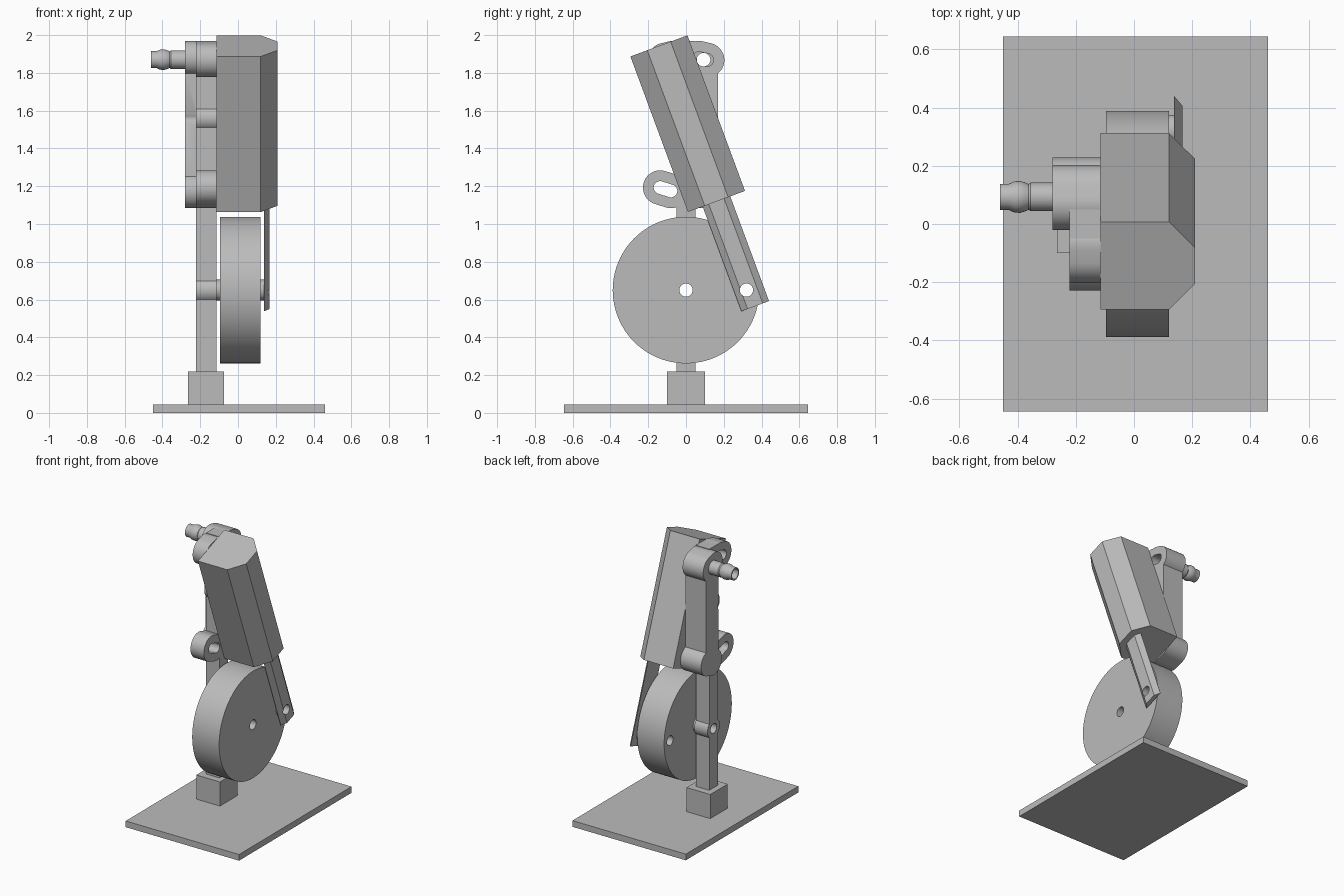
import bpy, bmesh
from math import sin, cos, pi, radians, atan2
from mathutils import Matrix

old = bpy.data.objects.get("Cube")
if old:
    bpy.data.objects.remove(old, do_unlink=True)

grey = bpy.data.materials.new("plain grey")
grey.use_nodes = True
grey.diffuse_color = (0.5, 0.5, 0.5, 1)
grey.node_tree.nodes["Principled BSDF"].inputs["Base Color"].default_value = (0.5, 0.5, 0.5, 1)


def make(name, bm):
    bmesh.ops.recalc_face_normals(bm, faces=bm.faces)
    mesh = bpy.data.meshes.new(name)
    bm.to_mesh(mesh)
    bm.free()
    mesh.materials.append(grey)
    ob = bpy.data.objects.new(name, mesh)
    bpy.context.collection.objects.link(ob)
    return ob


def extrude(name, points, direction):
    bm = bmesh.new()
    face = bm.faces.new([bm.verts.new(p) for p in points])
    new = bmesh.ops.extrude_face_region(bm, geom=[face])["geom"]
    bmesh.ops.translate(bm, vec=direction, verts=[v for v in new if isinstance(v, bmesh.types.BMVert)])
    return make(name, bm)


def box(name, x, y, z):
    return extrude(name, [(x[0], y[0], z[0]), (x[1], y[0], z[0]), (x[1], y[1], z[0]), (x[0], y[1], z[0])],
                   (0, 0, z[1] - z[0]))


def capsule(name, a, b, r, x0, x1, n=24):
    """Rounded bar between two (y, z) centres, extruded along x."""
    heading = atan2(b[1] - a[1], b[0] - a[0])
    points = []
    for centre, start in ((b, heading - pi / 2), (a, heading + pi / 2)):
        for i in range(n + 1):
            t = start + pi * i / n
            points.append((x0, centre[0] + r * cos(t), centre[1] + r * sin(t)))
    return extrude(name, points, (x1 - x0, 0, 0))


def disc(name, c, r, x0, x1, n=48):
    return extrude(name, [(x0, c[0] + r * cos(2 * pi * i / n), c[1] + r * sin(2 * pi * i / n)) for i in range(n)],
                   (x1 - x0, 0, 0))


def combine(ob, others, operation):
    for other in others:
        mod = ob.modifiers.new("combine", "BOOLEAN")
        mod.operation, mod.solver, mod.object = operation, "EXACT", other
        bpy.context.view_layer.objects.active = ob
        bpy.ops.object.modifier_apply(modifier=mod.name)
        bpy.data.objects.remove(other, do_unlink=True)


def hole(c, r=0.035, x0=-0.6, x1=0.6):
    return disc("hole", c, r, x0, x1, 32)


AXLE, PIN, PIVOT = (0, 0.65), (0.32, 0.65), (0, 1.56)
PIPE = (0.093, 1.87)
BACK, MID, FACE = -0.28, -0.222, -0.115

# Base
box("base_plate", (-0.45, 0.46), (-0.645, 0.645), (0, 0.045))
box("column_foot", (-0.265, -0.075), (-0.1, 0.1), (0.045, 0.22))

# Upright with bearing bosses, port lugs and the rear manifold
upright = box("upright", (MID, FACE), (-0.05, 0.05), (0.2, 1.97))
additions = [disc("boss", AXLE, 0.07, MID, FACE), disc("boss", PIVOT, 0.07, MID, FACE),
             disc("spacer", AXLE, 0.055, FACE - 0.02, -0.096)]
slots = []
for side in (-1, 1):
    back = MID if side < 0 else BACK
    for inner, outer in (((0.07, 1.878), (0.112, 1.868)), ((0.08, 1.175), (0.137, 1.193))):
        a, b = [(side * p[0], p[1]) for p in (inner, outer)]
        additions.append(capsule("lug", a, b, 0.091, back, FACE))
        slots.append(capsule("slot", a, b, 0.034, MID, FACE + 0.1))
        if side < 0:
            slots.append(capsule("slot", a, b, 0.034, MID - 0.1, FACE + 0.01))
additions.append(box("manifold", (BACK, FACE), (0.03, 0.17), (1.2, 1.86)))
combine(upright, additions, "UNION")
combine(upright, slots + [hole(AXLE), hole(PIVOT), hole(PIPE, 0.036)], "DIFFERENCE")

# Hose connector with a rounded barb, revolved around x
outline = [(BACK, 0.036), (BACK, 0.049), (-0.355, 0.049), (-0.362, 0.044), (-0.375, 0.05), (-0.393, 0.055),
           (-0.412, 0.053), (-0.43, 0.045), (-0.46, 0.045), (-0.46, 0.036)]
bm = bmesh.new()
ring = [bm.verts.new((x, PIPE[0] + r, PIPE[1])) for x, r in outline]
edges = [bm.edges.new((ring[i - 1], ring[i])) for i in range(len(ring))]
bmesh.ops.spin(bm, geom=ring + edges, cent=(0, *PIPE), axis=(1, 0, 0), angle=2 * pi, steps=32)
bmesh.ops.remove_doubles(bm, verts=bm.verts, dist=0.0005)
make("hose_connector", bm)

# Flywheel with a crank pin boss
wheel = disc("flywheel", AXLE, 0.388, -0.096, 0.12, 96)
combine(wheel, [disc("pin_boss", PIN, 0.055, 0.11, 0.137)], "UNION")
combine(wheel, [hole(AXLE), hole(PIN)], "DIFFERENCE")

# Tilted cylinder and piston rod, both with bevelled outer edges
tilt = Matrix.Translation((0, 0.009, 1.531)) @ Matrix.Rotation(radians(20.3), 4, "X")


def bevelled_bar(name, x, half, flat, z):
    section = [(x[0], -half), (x[1], -half), (x[2], -flat), (x[2], flat), (x[1], half), (x[0], half)]
    ob = extrude(name, [(px, py, z[0]) for px, py in section], (0, 0, z[1] - z[0]))
    ob.data.transform(tilt)
    return ob


bevelled_bar("cylinder_body", (FACE, 0.12, 0.21), 0.161, 0.066, (-0.439, 0.439))
rod = bevelled_bar("piston_rod", (0.137, 0.138, 0.166), 0.078, 0.043, (-1.03, -0.43))
combine(rod, [hole(PIN)], "DIFFERENCE")

# Smooth round surfaces, crisp edges
for ob in bpy.context.scene.objects:
    ob.select_set(ob.type == "MESH")
bpy.context.view_layer.objects.active = wheel
bpy.ops.object.shade_smooth_by_angle(angle=radians(30))
